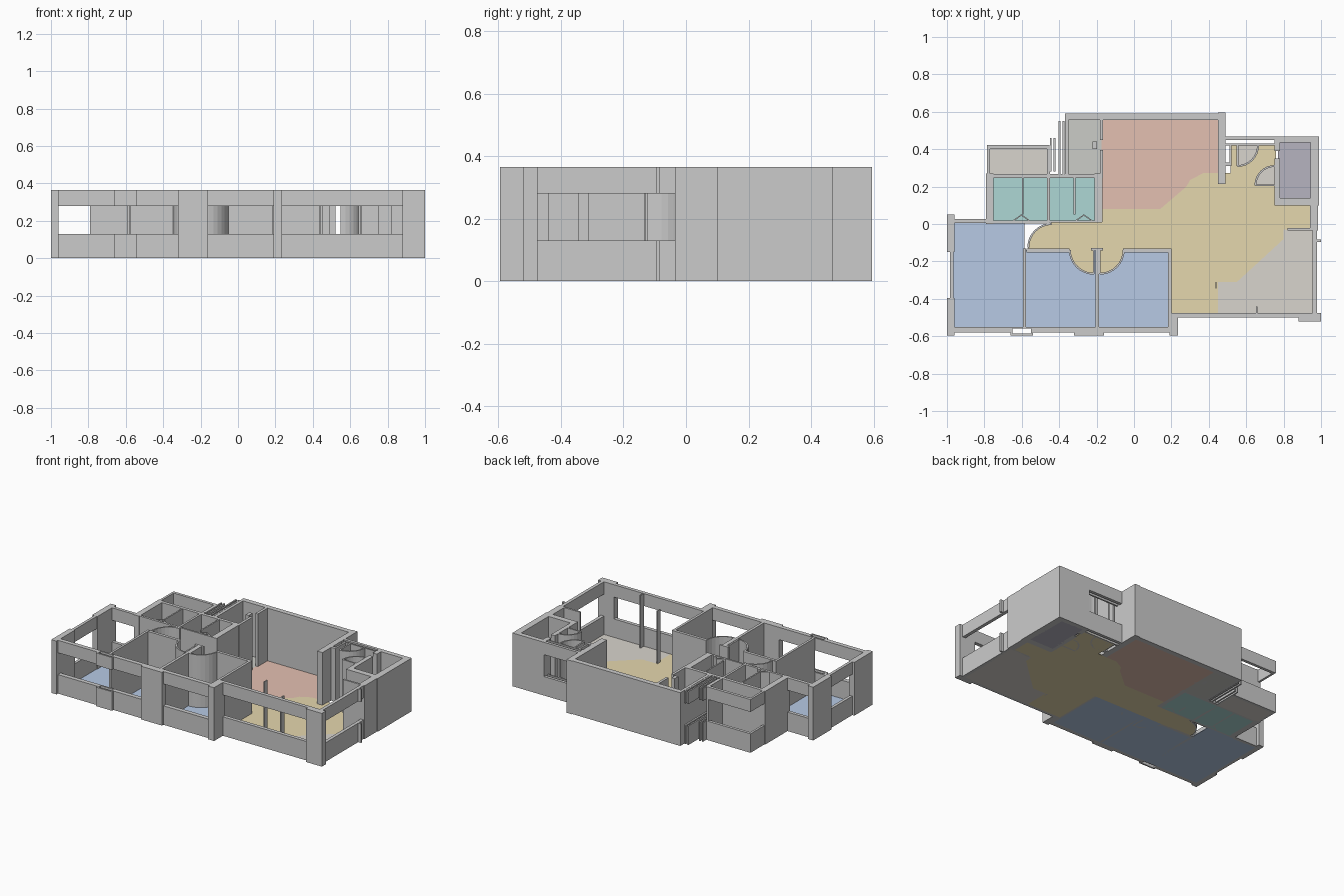
import bpy, bmesh, math

H, SILL, HEAD = 0.365, 0.13, 0.28   # wall top, window sill, window head


def prism(bm, pts, z0, z1):
    """Extrude a flat outline between two heights."""
    low = [bm.verts.new((x, y, z0)) for x, y in pts]
    top = [bm.verts.new((x, y, z1)) for x, y in pts]
    n = len(pts)
    bm.faces.new(low[::-1])
    bm.faces.new(top)
    for i in range(n):
        j = (i + 1) % n
        bm.faces.new((low[i], low[j], top[j], top[i]))


def rect(x0, x1, y0, y1):
    return [(x0, y0), (x1, y0), (x1, y1), (x0, y1)]


def finish(name, bm, mat=None):
    bmesh.ops.recalc_face_normals(bm, faces=bm.faces)
    me = bpy.data.meshes.new(name)
    bm.to_mesh(me)
    bm.free()
    ob = bpy.data.objects.new(name, me)
    bpy.context.collection.objects.link(ob)
    if mat:
        me.materials.append(mat)
    return ob


def walls(name, boxes):
    bm = bmesh.new()
    for b in boxes:
        prism(bm, rect(*b), 0, H)
    finish(name, bm)


def windows(name, boxes):
    """Sill wall below and lintel above, open between."""
    bm = bmesh.new()
    for b in boxes:
        prism(bm, rect(*b), 0, SILL)
        prism(bm, rect(*b), HEAD, H)
    finish(name, bm)


def arc(cx, cy, r, a0, n=8):
    return [(cx + r * math.cos(math.radians(a0 + 90 * i / n)),
             cy + r * math.sin(math.radians(a0 + 90 * i / n))) for i in range(n + 1)]


def colour(name, *rgb):
    m = bpy.data.materials.new(name)
    m.diffuse_color = [min(1, 1.14 * (c / 255) ** 2.2) for c in rgb] + [1]
    return m


def floor(name, mat, *outlines, z=0.004):
    bm = bmesh.new()
    for pts in outlines:
        prism(bm, pts, 0.0 if z < 0.005 else 0.003, z)
    finish(name, bm, mat)


blue = colour("bedroom_blue", 171, 189, 215)
teal = colour("bath_teal", 162, 202, 200)
pink = colour("living_pink", 214, 180, 166)
tan = colour("hall_tan", 215, 202, 162)
beige = colour("balcony_beige", 203, 199, 192)
sage = colour("store_grey", 190, 191, 186)
mauve = colour("utility_mauve", 170, 168, 179)

# Outer pillars and solid outer walls
walls("outer_walls_west", [
    (-1, -0.96, -0.15, 0.05), (-1, -0.96, -0.595, -0.395),
    (-0.32, -0.16, -0.595, -0.55), (0.19, 0.235, -0.595, -0.475),
    (-0.79, -0.75, 0.0, 0.27), (-0.79, -0.165, 0.246, 0.268),
])
walls("outer_walls_north", [
    (-0.37, 0.49, 0.555, 0.59), (0.45, 0.49, 0.215, 0.595),
    (-0.37, -0.35, 0.25, 0.57),
])
walls("outer_walls_east", [
    (0.88, 1.0, -0.52, -0.475), (0.96, 1.0, -0.52, -0.475),
    (0.94, 0.985, -0.035, 0.13), (0.945, 0.99, 0.1, 0.465),
    (0.75, 0.99, 0.435, 0.468), (0.75, 0.78, 0.1, 0.35),
    (0.75, 0.78, 0.39, 0.45), (0.75, 0.985, 0.1, 0.14),
    (0.82, 0.96, -0.035, -0.022),
])

# Window walls
windows("bedroom_windows", [
    (-0.96, -0.66, -0.58, -0.55), (-0.54, -0.32, -0.58, -0.55),
    (-0.66, -0.54, -0.56, -0.55), (-0.66, -0.54, -0.595, -0.585),
    (-0.66, -0.65, -0.59, -0.55), (-0.55, -0.54, -0.59, -0.55),
    (-0.16, 0.19, -0.58, -0.55),
    (-0.985, -0.965, -0.395, -0.15), (-0.96, -0.79, 0.005, 0.028),
])
windows("east_terrace_windows", [
    (0.235, 0.88, -0.5, -0.475), (0.955, 0.978, -0.475, -0.03),
    (0.978, 1.0, -0.095, -0.083),
])
windows("north_windows", [
    (0.49, 0.75, 0.448, 0.468), (0.49, 0.75, 0.42, 0.43),
])
windows("balcony_windows", [
    (-0.785, -0.455, 0.402, 0.422), (-0.785, -0.77, 0.265, 0.422),
    (-0.45, -0.442, 0.28, 0.46), (-0.43, -0.42, 0.28, 0.46),
    (-0.403, -0.393, 0.265, 0.55), (-0.383, -0.372, 0.265, 0.55),
])

# Inner partitions
walls("bedroom_partitions", [
    (-0.593, -0.577, -0.55, -0.13), (-0.575, -0.345, -0.152, -0.132),
    (-0.207, -0.188, -0.55, -0.135), (-0.06, 0.2, -0.152, -0.132),
    (0.183, 0.2, -0.55, -0.132), (-0.23, -0.165, -0.142, -0.128),
])
walls("bathroom_partitions", [
    (-0.79, -0.45, 0.004, 0.02), (-0.45, -0.17, 0.008, 0.02),
    (-0.6, -0.591, 0.05, 0.25), (-0.465, -0.45, 0.01, 0.25),
    (-0.323, -0.314, 0.05, 0.25), (-0.21, -0.168, 0.01, 0.27),
    (-0.465, -0.45, 0.26, 0.42), (-0.183, -0.165, 0.26, 0.395),
    (-0.183, -0.165, 0.45, 0.56),
])
walls("hall_posts", [
    (0.435, 0.442, -0.345, -0.31), (0.49, 0.52, 0.31, 0.33),
    (0.51, 0.522, 0.31, 0.42), (0.652, 0.66, -0.475, -0.44),
    (-0.222, -0.198, 0.40, 0.44),
])

# Swing doors: leaf plus curved sweep, (hinge x, hinge y, radius, start angle, leaf angle)
doors = [
    (-0.44, -0.125, 0.125, 90, None),
    (-0.215, -0.138, 0.128, 180, 270),
    (-0.183, -0.138, 0.128, 270, 270),
    (0.553, 0.42, 0.11, 270, 270),
    (0.752, 0.207, 0.103, 90, 180),
]
bm = bmesh.new()
for cx, cy, r, a0, leaf in doors:
    prism(bm, arc(cx, cy, r + 0.005, a0) + arc(cx, cy, r - 0.005, a0)[::-1], 0, H)
    if leaf == 270:
        prism(bm, rect(cx - 0.005, cx + 0.005, cy - r, cy), 0, H)
    elif leaf == 180:
        prism(bm, rect(cx - r, cx, cy - 0.005, cy + 0.005), 0, H)
finish("swing_doors", bm)

# Folded bathroom doors
bm = bmesh.new()
for cx in (-0.602, -0.268):
    for s in (-1, 1):
        prism(bm, [(cx, 0.052), (cx + s * 0.045, 0.02), (cx + s * 0.035, 0.02), (cx, 0.044)], 0, H)
finish("folding_doors", bm)

# Floors
floor("bedroom_floors", blue,
      rect(-0.965, -0.585, -0.555, 0.01), rect(-0.585, -0.2, -0.555, -0.14),
      rect(-0.2, 0.19, -0.555, -0.14))
floor("bathroom_floors", teal, rect(-0.76, -0.2, 0.015, 0.25))
floor("living_floor", pink,
      [(-0.175, 0.08), (0.14, 0.08), (0.28, 0.2), (0.3, 0.235), (0.37, 0.272),
       (0.46, 0.272), (0.46, 0.56), (-0.175, 0.56)])
hall_sweep = [(x, y) for x, y in arc(-0.44, -0.125, 0.125, 90)]
floor("hall_floor_west", tan,
      hall_sweep + [(-0.565, -0.14), (0.195, -0.14), (0.195, -0.48), (0.45, -0.48), (0.45, 0.272),
                    (0.37, 0.272), (0.3, 0.235), (0.28, 0.2), (0.14, 0.08), (-0.175, 0.08),
                    (-0.175, 0.012), (-0.44, 0.012)])
floor("hall_floor_east", tan,
      [(0.45, -0.31), (0.55, -0.31), (0.67, -0.2), (0.8, -0.08), (0.8, -0.03), (0.95, -0.03),
       (0.95, 0.11), (0.76, 0.11), (0.76, 0.43), (0.515, 0.43), (0.515, 0.272), (0.45, 0.272)])
floor("terrace_floor", beige,
      [(0.45, -0.48), (0.965, -0.48), (0.965, -0.03), (0.8, -0.03), (0.8, -0.08),
       (0.67, -0.2), (0.55, -0.31), (0.45, -0.31)])
floor("balcony_floor", beige, rect(-0.775, -0.455, 0.26, 0.405))
floor("store_floor", sage, rect(-0.355, -0.175, 0.26, 0.56))
floor("utility_floor", mauve, rect(0.77, 0.95, 0.13, 0.44))
floor("bedroom_door_sweeps", tan,
      [(cx, cy) for cx, cy in [(-0.215, -0.138)]] + arc(-0.215, -0.138, 0.128, 180),
      [(-0.183, -0.138)] + arc(-0.183, -0.138, 0.128, 270), z=0.006)
floor("north_door_sweeps", beige,
      [(0.553, 0.42)] + arc(0.553, 0.42, 0.11, 270),
      [(0.752, 0.207)] + arc(0.752, 0.207, 0.103, 90), z=0.006)
